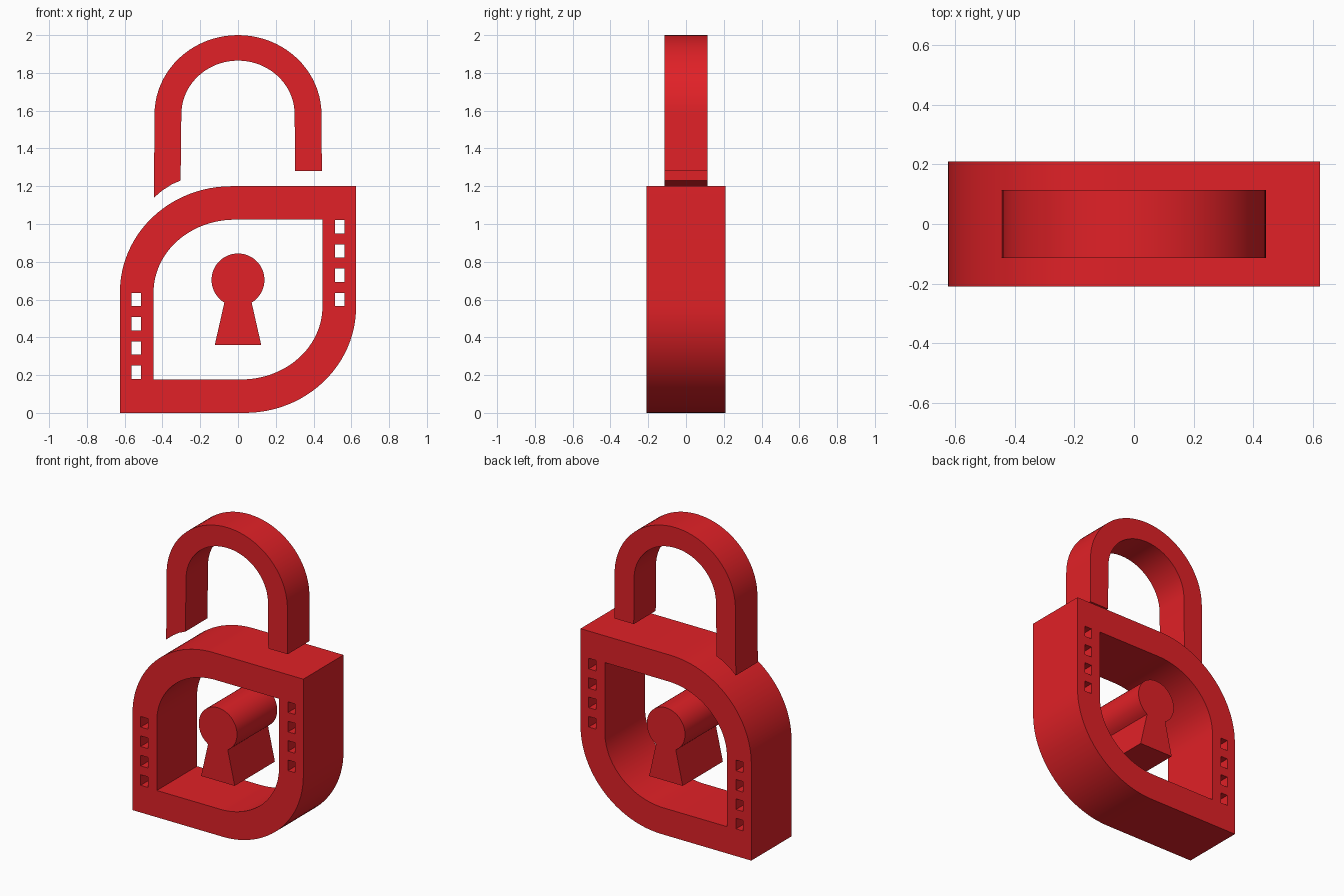
import bpy, bmesh
from math import sin, cos, pi, radians, asin

if "Cube" in bpy.data.objects:
    bpy.data.objects.remove(bpy.data.objects["Cube"])

red = bpy.data.materials.new("red")
red.diffuse_color = (0.75, 0.015, 0.02, 1)
red.use_nodes = True
red.node_tree.nodes["Principled BSDF"].inputs["Base Color"].default_value = red.diffuse_color


def arc(cx, cz, rx, rz, a0, a1, n=24):
    """Points along an ellipse arc, angles in radians."""
    return [(cx + rx * cos(a0 + (a1 - a0) * i / n),
             cz + rz * sin(a0 + (a1 - a0) * i / n)) for i in range(n + 1)]


def half_turn(pts):
    """Rotate points by 180 degrees about the body centre (0, 0.6)."""
    return [(-x, 1.2 - z) for x, z in pts]


def leaf(w, h, rx, rz):
    """Rectangle with two opposite corners sharp and two rounded."""
    half = [(-w, 0.6 - h)] + arc(-w + rx, 0.6 + h - rz, rx, rz, pi, pi / 2)
    return half + half_turn(half)


def slab(name, outlines, half_depth):
    """Extrude x-z outlines along y; inner outlines become holes."""
    cu = bpy.data.curves.new(name, 'CURVE')
    cu.dimensions = '2D'
    cu.fill_mode = 'BOTH'
    cu.extrude = half_depth
    for pts in outlines:
        sp = cu.splines.new('POLY')
        sp.points.add(len(pts) - 1)
        for p, (x, z) in zip(sp.points, pts):
            p.co = (x, z, 0, 1)
        sp.use_cyclic_u = True
    ob = bpy.data.objects.new(name, cu)
    bpy.context.collection.objects.link(ob)
    ob.rotation_euler.x = radians(90)
    bpy.ops.object.select_all(action='DESELECT')
    bpy.context.view_layer.objects.active = ob
    ob.select_set(True)
    bpy.ops.object.convert(target='MESH')
    ob = bpy.context.object
    bpy.ops.object.transform_apply(location=False, rotation=True, scale=False)
    bm = bmesh.new()
    bm.from_mesh(ob.data)
    bmesh.ops.remove_doubles(bm, verts=bm.verts, dist=0.0001)
    bmesh.ops.recalc_face_normals(bm, faces=bm.faces)
    bm.to_mesh(ob.data)
    bm.free()
    ob.data.materials.clear()
    ob.data.materials.append(red)
    bpy.ops.object.shade_smooth_by_angle(angle=radians(30))
    return ob


# Lock body: leaf-shaped frame with four square slots on each side
slots = []
for i in range(4):
    z = 0.18 + 0.1283 * i
    slot = [(-0.565, z), (-0.513, z), (-0.513, z + 0.07), (-0.565, z + 0.07)]
    slots += [slot, half_turn(slot)]
slab("lock_body", [leaf(0.625, 0.6, 0.59, 0.56),
                   leaf(0.447, 0.423, 0.43, 0.385)] + slots, 0.21)

# Keyhole: round head on a flared stem
a = asin(0.12 / 0.14)
slab("keyhole", [arc(0, 0.704, 0.14, 0.14, -a, pi + a, 40)
                 + [(-0.123, 0.36), (0.123, 0.36)]], 0.21)

# Shackle: open arch, left end cut to follow the body's curve
slab("shackle", [[(-0.445, 1.14)] + arc(0, 1.58, 0.442, 0.42, pi, 0, 40)
                 + [(0.444, 1.28), (0.302, 1.28)]
                 + arc(0, 1.58, 0.3, 0.285, 0, pi, 40)
                 + [(-0.304, 1.23), (-0.35, 1.21), (-0.4, 1.178)]], 0.115)
